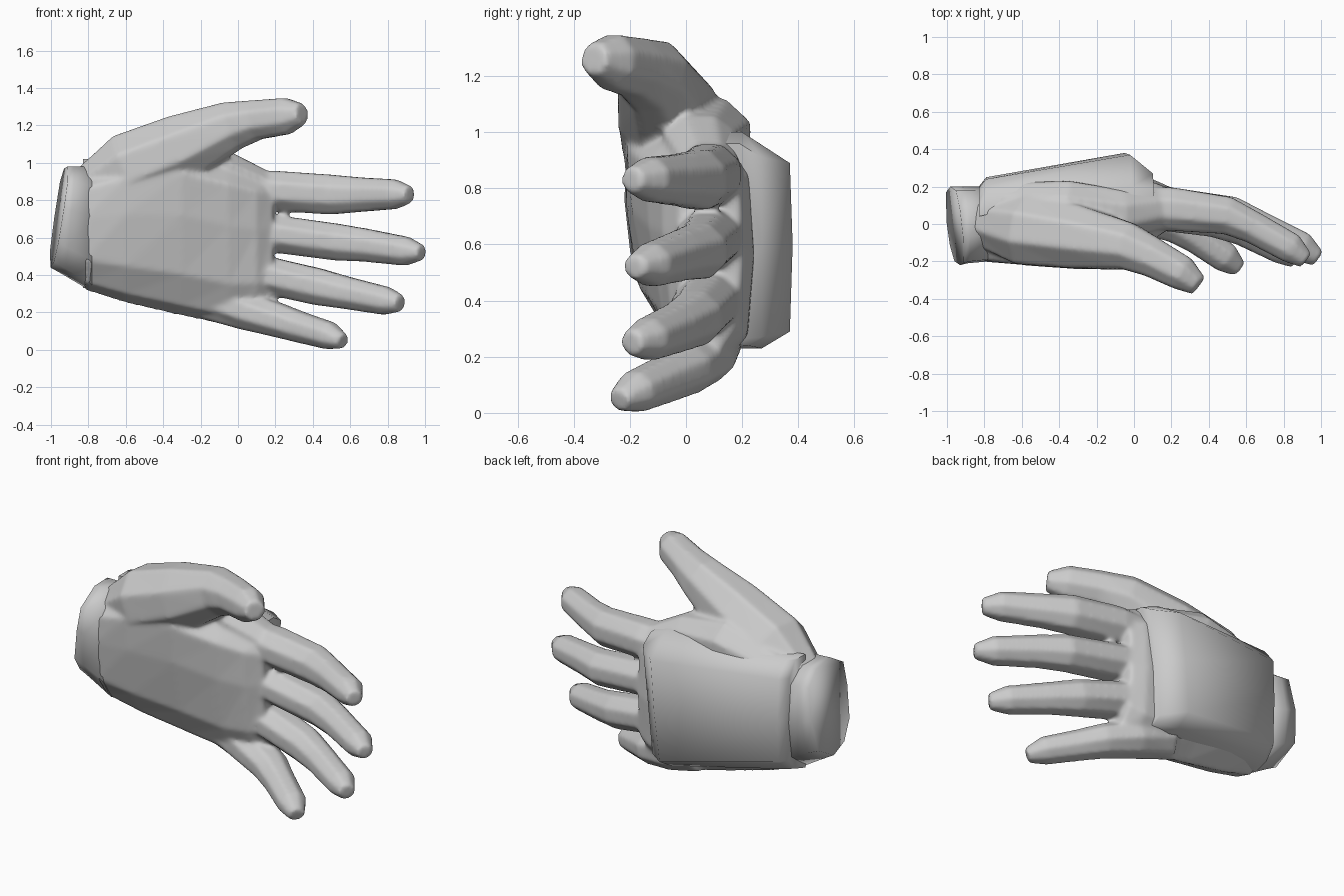
import bpy, bmesh, math
from mathutils import Vector

if "Cube" in bpy.data.objects:
    bpy.data.objects.remove(bpy.data.objects["Cube"])

grey = bpy.data.materials.new("plain grey")
grey.use_nodes = True
grey.diffuse_color = (0.6, 0.6, 0.6, 1)
grey.node_tree.nodes["Principled BSDF"].inputs["Base Color"].default_value = (0.6, 0.6, 0.6, 1)


def loft(name, rings, angle=60):
    """Skin closed rings of equal length and cap both ends."""
    bm = bmesh.new()
    loops = [[bm.verts.new(p) for p in ring] for ring in rings]
    n = len(loops[0])
    for a, b in zip(loops, loops[1:]):
        for i in range(n):
            j = (i + 1) % n
            bm.faces.new((a[i], a[j], b[j], b[i]))
    bm.faces.new(loops[0])
    bm.faces.new(loops[-1])
    bmesh.ops.recalc_face_normals(bm, faces=bm.faces)
    mesh = bpy.data.meshes.new(name)
    bm.to_mesh(mesh)
    bm.free()
    mesh.materials.append(grey)
    ob = bpy.data.objects.new(name, mesh)
    bpy.context.collection.objects.link(ob)
    bpy.ops.object.select_all(action='DESELECT')
    ob.select_set(True)
    bpy.context.view_layer.objects.active = ob
    bpy.ops.object.shade_smooth_by_angle(angle=math.radians(angle))
    return ob


def digit(name, path, sides=8):
    """Tube along stations of x, y, z, depth radius, height radius."""
    pts = [Vector(s[:3]) for s in path]
    rings = []
    for k, s in enumerate(path):
        t = (pts[min(k + 1, len(pts) - 1)] - pts[max(k - 1, 0)]).normalized()
        side = Vector((0, 0, 1)).cross(t).normalized()
        up = t.cross(side)
        turn = [math.tau * (i + 0.5) / sides for i in range(sides)]
        rings.append([pts[k] + side * s[3] * math.cos(a) * 1.08 + up * s[4] * math.sin(a) * 1.08
                      for a in turn])
    return loft(name, rings)


# Rounded section, scaled along the hand; the front may slope from low to high
section = [(-.5, .06), (-.9, .25), (-1, .6), (-.95, .85), (-.3, 1),
           (.4, .98), (.9, .85), (1, .5), (.85, .16), (.1, 0)]


def ring(x, low, high, front_low, front_high, back, lean=0, skew=0):
    points = []
    for u, v in section:
        front = front_low + (front_high - front_low) * v
        y = (front + back) / 2 + u * (back - front) / 2
        points.append((x + lean * v + skew * u, y, low + (high - low) * v))
    return points


# Palm
palm = loft("hand", [ring(-.82, .32, .96, -.2, -.2, .2),
                     ring(-.6, .25, 1.04, -.17, -.24, .22),
                     ring(-.3, .18, 1.08, -.12, -.24, .24),
                     ring(-.05, .13, 1.02, -.08, -.17, .25),
                     ring(.1, .15, .97, -.06, -.1, .24),
                     ring(.19, .2, .94, -.02, -.03, .2)])

# Four fingers
fingers = [
    digit("index_finger", [(-.05, .09, .84, .11, .11), (.2, .08, .85, .115, .107), (.5, .045, .83, .1, .106),
                           (.64, -.02, .83, .085, .093), (.84, -.13, .832, .08, .079), (.92, -.195, .83, .045, .045)]),
    digit("middle_finger", [(-.05, .09, .66, .11, .1), (.2, .08, .62, .115, .1), (.53, .045, .576, .1, .098),
                            (.68, -.02, .56, .085, .088), (.9, -.125, .527, .08, .077), (.985, -.185, .52, .045, .04)]),
    digit("ring_finger", [(-.05, .09, .46, .11, .1), (.15, .08, .4, .115, .1), (.43, .03, .337, .1, .098),
                          (.58, -.03, .305, .085, .086), (.79, -.135, .262, .08, .075), (.87, -.195, .25, .045, .045)]),
    digit("little_finger", [(-.15, .09, .28, .11, .12), (.05, .06, .205, .115, .1), (.22, 0, .157, .1, .09),
                            (.33, -.07, .122, .085, .082), (.49, -.18, .075, .08, .073), (.562, -.24, .045, .045, .04)])]

# Thumb with its fleshy base, and the web joining it to the palm
thumb = digit("thumb", [(-.82, .02, .84, .13, .12), (-.58, -.03, .97, .19, .19), (-.3, -.07, 1.08, .17, .18),
                        (-.03, -.12, 1.2, .125, .13), (.1, -.18, 1.23, .105, .105), (.26, -.265, 1.25, .092, .097),
                        (.345, -.33, 1.262, .055, .055)])
web = digit("thumb_web", [(-.8, .1, .89, .12, .1), (-.35, .08, .98, .15, .14),
                          (-.06, .05, .96, .13, .1), (.15, .08, .87, .1, .08)])

# Fuse the flesh into one smooth skin
for part in fingers + [thumb, web, palm]:
    part.select_set(True)
bpy.context.view_layer.objects.active = palm
bpy.ops.object.join()
skin = palm.modifiers.new("fuse", 'REMESH')
skin.mode = 'VOXEL'
skin.voxel_size = 0.012
skin.use_smooth_shade = True
soft = palm.modifiers.new("soften", 'SMOOTH')
soft.factor = 0.5
soft.iterations = 10

# Wrist cuff with a slanted end
loft("wrist", [ring(-1.0, .44, .98, -.22, -.22, .2, .08, -.022),
               ring(-.93, .4, .98, -.21, -.21, .2, .05, -.01),
               ring(-.78, .31, .98, -.2, -.2, .2)], 180)

# Guard over the back of the hand, its knuckle edge slanting with height
guard_end = [(.05, 1.02), (.17, 1.02), (.24, .93), (.25, .68), (.24, .43), (.17, .36), (.05, .33)]
guard_knuckle = [(.05, 1.0), (.2, 1.0), (.37, .89), (.38, .6), (.37, .29), (.27, .23), (.05, .23)]
guard_lip = [(.05, .96), (.19, .96), (.27, .91), (.27, .6), (.27, .27), (.22, .24), (.05, .25)]


def slant(x, outline):
    return [(x + .1 * (z - .9), y, z) for y, z in outline]


loft("back_guard", [[(-.83, y * .8, z) for y, z in guard_end],
                    [(-.79, y, z) for y, z in guard_end],
                    slant(-.02, guard_knuckle),
                    slant(.1, guard_lip)], 75)
